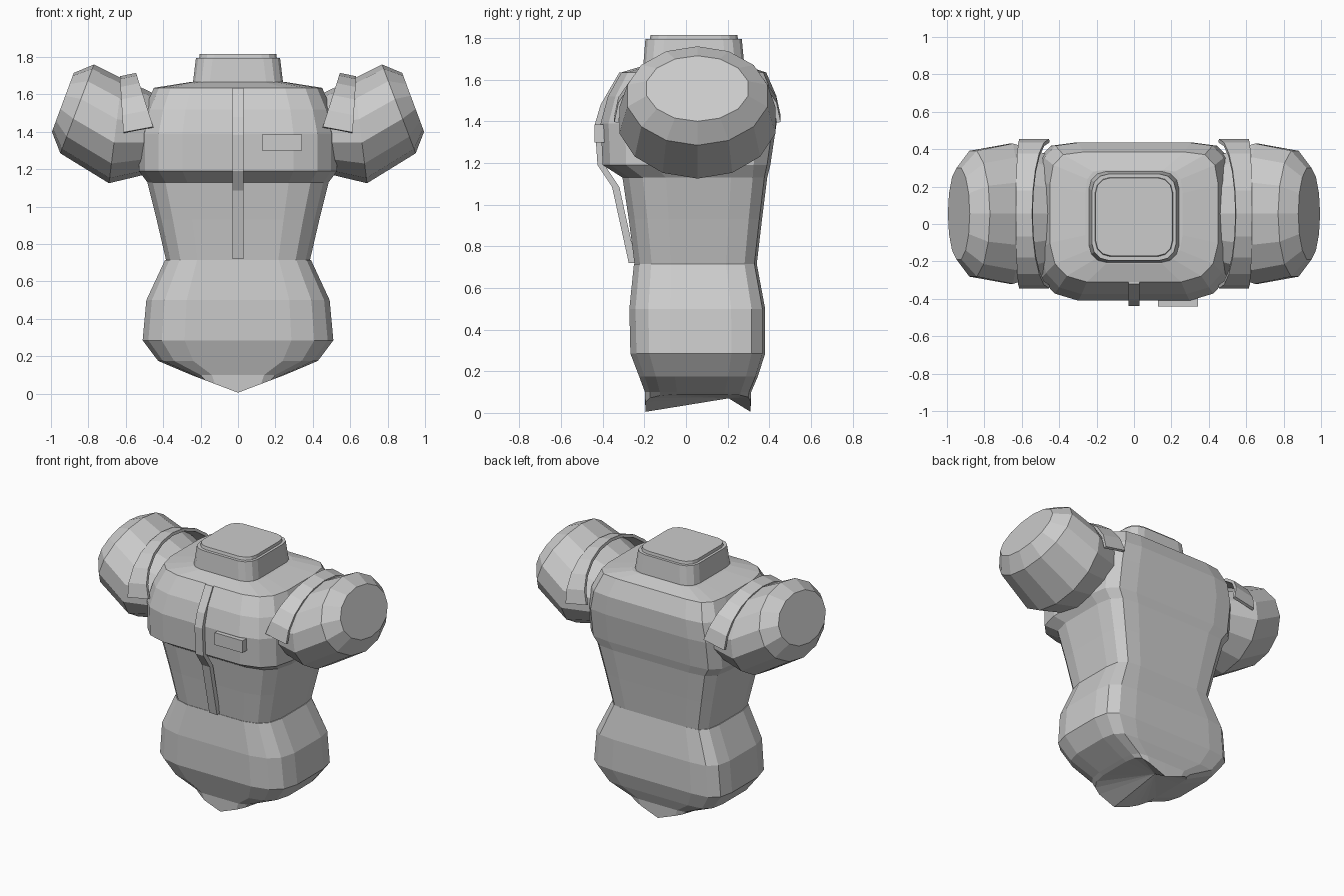
import bpy, bmesh
from math import sin, cos, pi, radians
from mathutils import Vector

cube = bpy.data.objects.get("Cube")
if cube:
    bpy.data.objects.remove(cube)

grey = bpy.data.materials.new("plain grey")
grey.use_nodes = True
colour = (0.6, 0.6, 0.6, 1)
grey.diffuse_color = colour
grey.node_tree.nodes["Principled BSDF"].inputs["Base Color"].default_value = colour


def finish(bm, name):
    bmesh.ops.recalc_face_normals(bm, faces=bm.faces)
    mesh = bpy.data.meshes.new(name)
    bm.to_mesh(mesh)
    bm.free()
    mesh.materials.append(grey)
    obj = bpy.data.objects.new(name, mesh)
    bpy.context.collection.objects.link(obj)
    return obj


def loft(name, rings, closed=True, caps=True, tip=None):
    """Skin a list of rings; an optional tip closes the first ring as a fan."""
    bm = bmesh.new()
    rows = [[bm.verts.new(p) for p in ring] for ring in rings]
    n = len(rows[0])
    for a, b in zip(rows, rows[1:]):
        for i in range(n if closed else n - 1):
            j = (i + 1) % n
            bm.faces.new((a[i], a[j], b[j], b[i]))
    if tip:
        t = bm.verts.new(tip)
        for i in range(n):
            bm.faces.new((rows[0][i], rows[0][(i + 1) % n], t))
    elif caps:
        bm.faces.new(rows[0])
    if caps:
        bm.faces.new(rows[-1])
    return finish(bm, name)


# Torso cross-section: right half from front centre to back centre
HALF = [(0, -1), (.56, -1), (.8, -.91), (.94, -.72), (1, -.4),
        (1, .5), (.96, .8), (.84, .96), (.6, 1), (0, 1)]
OUTLINE = HALF + [(-x, y) for x, y in HALF[-2:0:-1]]


def torso_ring(z, half_x, front, back):
    mid, half_y = (front + back) / 2, (back - front) / 2
    return [(x * half_x, mid + y * half_y, z) for x, y in OUTLINE]


# Hips, with a V-shaped lower edge
crotch = [(x, y, .005 + .38 * abs(x)) for x, y, z in torso_ring(0, .22, -.195, .31)]
hips = [(.10, .25, -.197, .313), (.175, .427, -.225, .345), (.285, .51, -.267, .38),
        (.50, .49, -.272, .38), (.715, .39, -.25, .34)]
loft("hips", [crotch] + [torso_ring(*r) for r in hips], tip=(0, .205, .07))

# Waist
loft("waist", [torso_ring(*r) for r in [
    (.715, .385, -.247, .34), (.93, .435, -.275, .365), (1.13, .485, -.305, .39)]])

# Chest
loft("chest", [torso_ring(*r) for r in [
    (1.13, .485, -.305, .39), (1.19, .53, -.40, .405), (1.39, .53, -.41, .435),
    (1.52, .50, -.375, .435), (1.635, .45, -.31, .385), (1.665, .26, -.21, .29)]])


# Neck with a raised cap
def rounded_ring(z, half_x, front, back, r):
    pts = []
    for k in range(4):
        sx, sy = ((1, 1), (-1, 1), (-1, -1), (1, -1))[k]
        cx = sx * (half_x - r)
        cy = (back - r) if sy > 0 else (front + r)
        for s in range(4):
            a = radians(90 * k + 30 * s)
            pts.append((cx + r * cos(a), cy + r * sin(a), z))
    return pts


loft("neck", [rounded_ring(*r) for r in [
    (1.63, .242, -.208, .285, .09), (1.67, .24, -.205, .28, .09),
    (1.795, .225, -.195, .268, .09)]])
loft("neck_cap", [rounded_ring(*r) for r in [
    (1.79, .208, -.175, .25, .08), (1.815, .205, -.17, .247, .08)]])


# Upper arms: oval rings between a top point and a bottom point in the xz plane
def arm_ring(side, top, bottom, half_y, n=14):
    t, b = Vector((top[0], 0, top[1])), Vector((bottom[0], 0, bottom[1]))
    c, h = (t + b) / 2, (t - b) / 2
    ring = []
    for i in range(n):
        a = 2 * pi * i / n
        p = c + h * cos(a)
        ring.append((side * p.x, .055 + half_y * sin(a), p.z))
    return ring


for side, word in ((1, "left"), (-1, "right")):
    loft(word + "_sleeve", [arm_ring(side, *r) for r in [
        ((.44, 1.60), (.46, 1.18), .32), ((.62, 1.685), (.69, 1.125), .385),
        ((.77, 1.76), (.95, 1.285), .345), ((.878, 1.715), (.995, 1.40), .25)]])

    # Shoulder flap arching from front to back over the sleeve
    inner, outer = [], []
    for i in range(11):
        a = pi * i / 10
        s, y = sin(a), .055 - .39 * cos(a)
        inner.append((side * (.453 + .09 * s), y, 1.425 + .28 * s))
        outer.append((side * (.613 + .017 * s), y, 1.395 + .292 * s))
    flap = loft(word + "_shoulder_flap", [inner, outer], closed=False, caps=False)
    solid = flap.modifiers.new("thickness", "SOLIDIFY")
    solid.thickness = .02
    solid.offset = 0

# Front placket strip following the chest and belly
path = [(-.32, 1.635), (-.41, 1.48), (-.438, 1.385), (-.425, 1.19),
        (-.355, 1.085), (-.275, .72)]
loft("front_strip", [[(-.03, y, z), (.03, y, z), (.03, y + .035, z), (-.03, y + .035, z)]
                     for y, z in path])

# Name badge on the left breast
bm = bmesh.new()
bmesh.ops.create_cube(bm, size=1)
for v in bm.verts:
    v.co = Vector((.235 + v.co.x * .215, -.415 + v.co.y * .05, 1.342 + v.co.z * .085))
finish(bm, "chest_badge")
